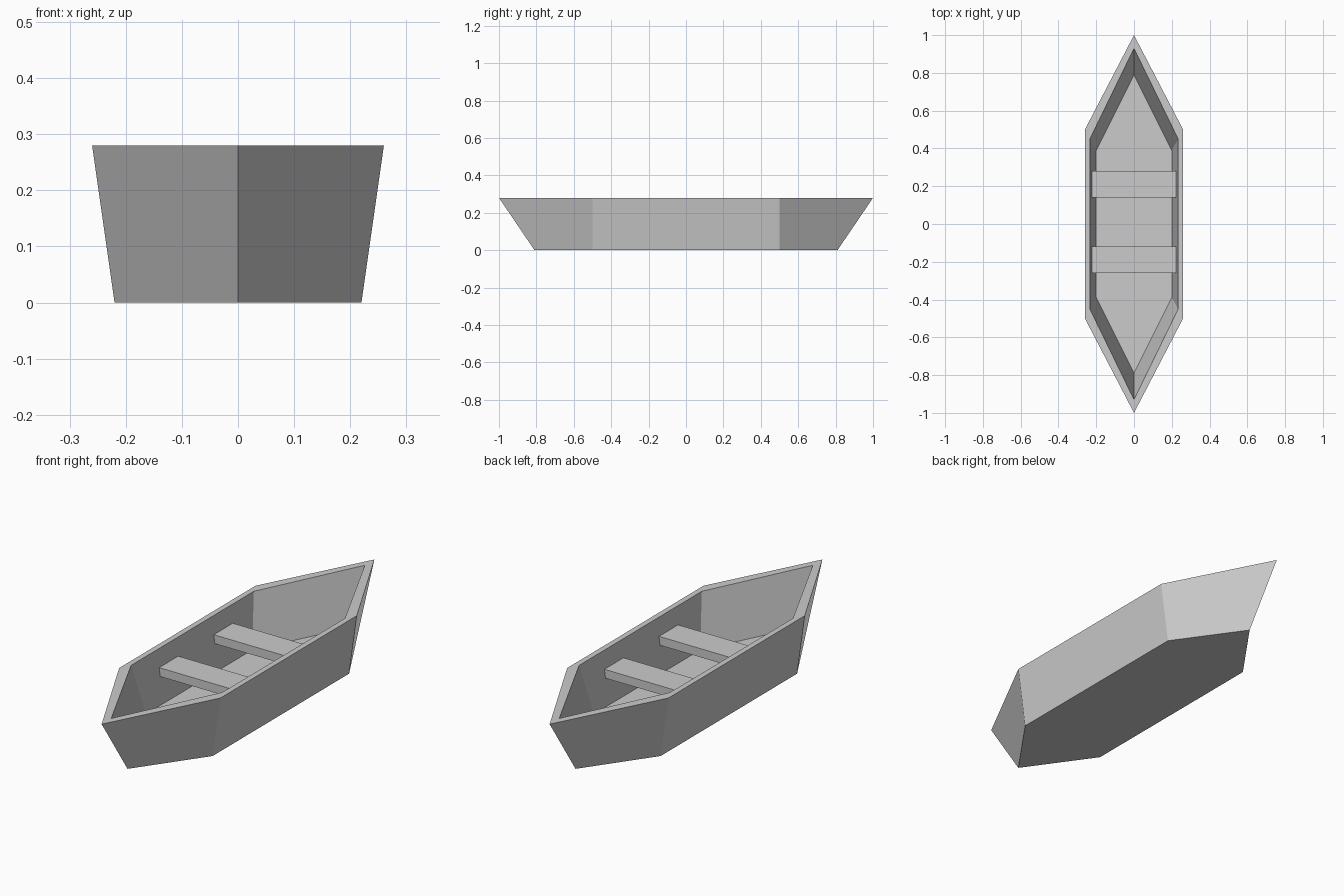
import bpy
import bmesh

if "Cube" in bpy.data.objects:
    bpy.data.objects.remove(bpy.data.objects["Cube"])


def new_object(name, bm):
    bmesh.ops.recalc_face_normals(bm, faces=bm.faces)
    mesh = bpy.data.meshes.new(name)
    bm.to_mesh(mesh)
    bm.free()
    obj = bpy.data.objects.new(name, mesh)
    bpy.context.collection.objects.link(obj)
    return obj


def ring(bm, half_width, shoulder, tip, z):
    """Six-sided boat outline, pointed at both ends."""
    w, s = half_width, shoulder
    points = [(0, -tip), (w, -s), (w, s), (0, tip), (-w, s), (-w, -s)]
    return [bm.verts.new((x, y, z)) for x, y in points]


# Hull: outer bottom -> outer rim -> inner rim -> inner floor
bm = bmesh.new()
rings = [ring(bm, *r) for r in (
    (0.22, 0.50, 0.81, 0.00),
    (0.26, 0.50, 1.00, 0.28),
    (0.234, 0.45, 0.93, 0.28),
    (0.20, 0.39, 0.79, 0.04),
)]
for a, b in zip(rings, rings[1:]):
    for i in range(6):
        j = (i + 1) % 6
        bm.faces.new((a[i], a[j], b[j], b[i]))
bm.faces.new(rings[0][::-1])
bm.faces.new(rings[-1])
new_object("hull", bm)

# Two bench seats let into the side walls
for name, y in (("front_seat", -0.19), ("back_seat", 0.21)):
    bm = bmesh.new()
    bmesh.ops.create_cube(bm, size=1)
    bmesh.ops.scale(bm, vec=(0.46, 0.14, 0.04), verts=bm.verts)
    bmesh.ops.translate(bm, vec=(0, y, 0.18), verts=bm.verts)
    new_object(name, bm)
